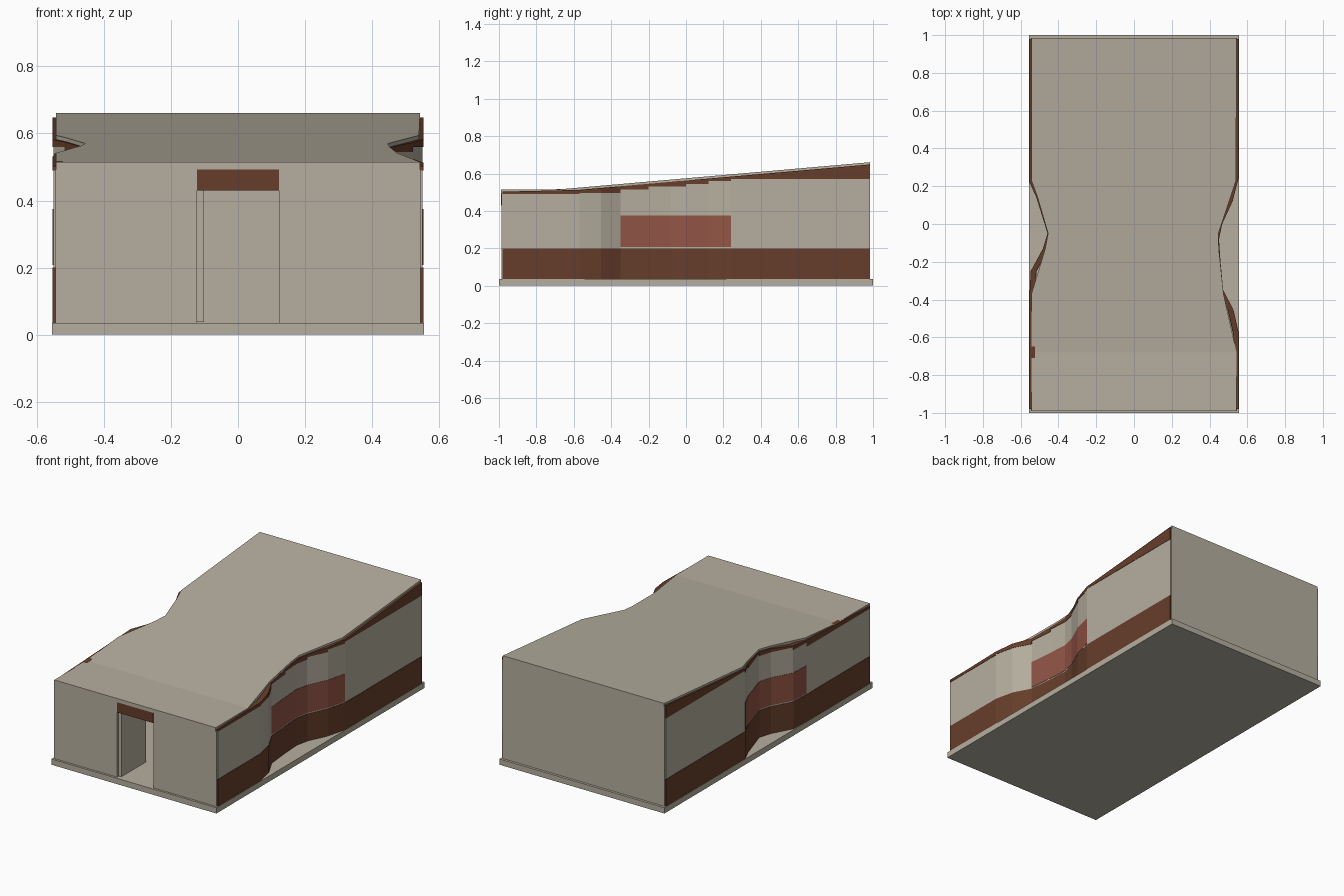
import bpy, bmesh

if "Cube" in bpy.data.objects:
    bpy.data.objects.remove(bpy.data.objects["Cube"])


def material(name, rgb):
    m = bpy.data.materials.new(name)
    m.diffuse_color = (*rgb, 1)
    m.use_nodes = True
    m.node_tree.nodes["Principled BSDF"].inputs["Base Color"].default_value = m.diffuse_color
    return m


STONE = material("warm_grey", (0.47, 0.43, 0.35))
BROWN = material("dark_brown", (0.135, 0.048, 0.024))
RED = material("brick_red", (0.29, 0.09, 0.062))


def finish(name, bm, mat):
    bmesh.ops.recalc_face_normals(bm, faces=bm.faces)
    mesh = bpy.data.meshes.new(name)
    bm.to_mesh(mesh)
    bm.free()
    mesh.materials.append(mat)
    ob = bpy.data.objects.new(name, mesh)
    bpy.context.collection.objects.link(ob)
    return ob


def box(name, x0, x1, y0, y1, z0, z1, mat):
    bm = bmesh.new()
    bmesh.ops.create_cube(bm, size=1)
    for v in bm.verts:
        v.co.x = x1 if v.co.x > 0 else x0
        v.co.y = y1 if v.co.y > 0 else y0
        v.co.z = z1 if v.co.z > 0 else z0
    return finish(name, bm, mat)


def roof_z(y):
    return 0.515 + 0.145 * max(0, y + 0.68) / 1.66


def cap_z(y):
    # stepped underside of the brown eaves band
    for limit, z in ((-0.57, .49), (-0.35, .495), (-0.2, .515), (0.0, .53),
                     (0.12, .545), (0.23, .56)):
        if y < limit:
            return z
    return 0.57


def strip(name, path, low, high, mat, outward=0.0, thick=0.03):
    """Wall band following (x, y) points; low/high take (y, segment middle)."""
    bm = bmesh.new()
    for (xa, ya), (xb, yb) in zip(path, path[1:]):
        mid = (ya + yb) / 2
        s = 1 if xa > 0 else -1
        rings = []
        for x, y in ((xa, ya), (xb, yb)):
            o, i = x + s * outward, x + s * (outward - thick)
            lo, hi = low(y, mid), high(y, mid)
            rings.append([bm.verts.new(c) for c in
                          ((o, y, lo), (o, y, hi), (i, y, hi), (i, y, lo))])
        a, b = rings
        bm.faces.new(a)
        bm.faces.new(b[::-1])
        for k in range(4):
            n = (k + 1) % 4
            bm.faces.new((a[k], b[k], b[n], a[n]))
    return finish(name, bm, mat)


# Plan outlines of the waisted side walls
right = [(.551, -.98), (.551, -.57), (.525, -.455), (.47, -.35), (.456, -.2),
         (.448, -.08), (.465, 0), (.52, .12), (.551, .24), (.551, .98)]
left = [(-.551, -.98), (-.551, -.37), (-.545, -.25), (-.48, -.13),
        (-.456, -.05), (-.515, .14), (-.551, .22), (-.551, .98)]

for side, path, y0, y1 in (("right", right, -.36, .25), ("left", left, -.38, .23)):
    strip(side + "_wall", path, lambda y, m: .2, lambda y, m: cap_z(m), STONE)
    strip(side + "_lower_band", path, lambda y, m: .035, lambda y, m: .2, BROWN, .002)
    strip(side + "_eaves_band", path, lambda y, m: cap_z(m),
          lambda y, m: max(cap_z(m) + .003, roof_z(y) - .012), BROWN, .002)
    panel = [p for p in path if y0 < p[1] < y1]
    strip(side + "_red_panel", panel, lambda y, m: .207, lambda y, m: .375, RED, .002, .006)

# Base slab
box("base_slab", -.555, .555, -1, 1, 0, .035, STONE)

# Front wall around the doorway
box("front_wall_left", -.545, -.122, -.987, -.96, .035, .492, STONE)
box("front_wall_right", .122, .545, -.987, -.96, .035, .492, STONE)
box("door_lintel", -.122, .122, -.989, -.96, .43, .492, BROWN)
box("open_door", -.122, -.102, -.975, -.74, .038, .43, STONE)

# Back wall
box("back_wall", -.545, .545, .96, .985, .035, .64, STONE)

# Roof: waisted outline swept along y in cross-sections
bm = bmesh.new()
rings = []
for y, xl, xr in ((-.99, -.543, .543), (-.68, -.543, .543), (-.37, -.543, .474),
                  (-.13, -.47, .449), (-.05, -.455, .447), (.14, -.51, .51),
                  (.23, -.543, .54), (.985, -.543, .543)):
    z = roof_z(y)
    rings.append([bm.verts.new(c) for c in
                  ((xl, y, z), (xr, y, z), (xr, y, z - .023), (xl, y, z - .023))])
for a, b in zip(rings, rings[1:]):
    for k in range(4):
        n = (k + 1) % 4
        bm.faces.new((a[k], a[n], b[n], b[k]))
bm.faces.new(rings[0])
bm.faces.new(rings[-1])
finish("roof", bm, STONE)
